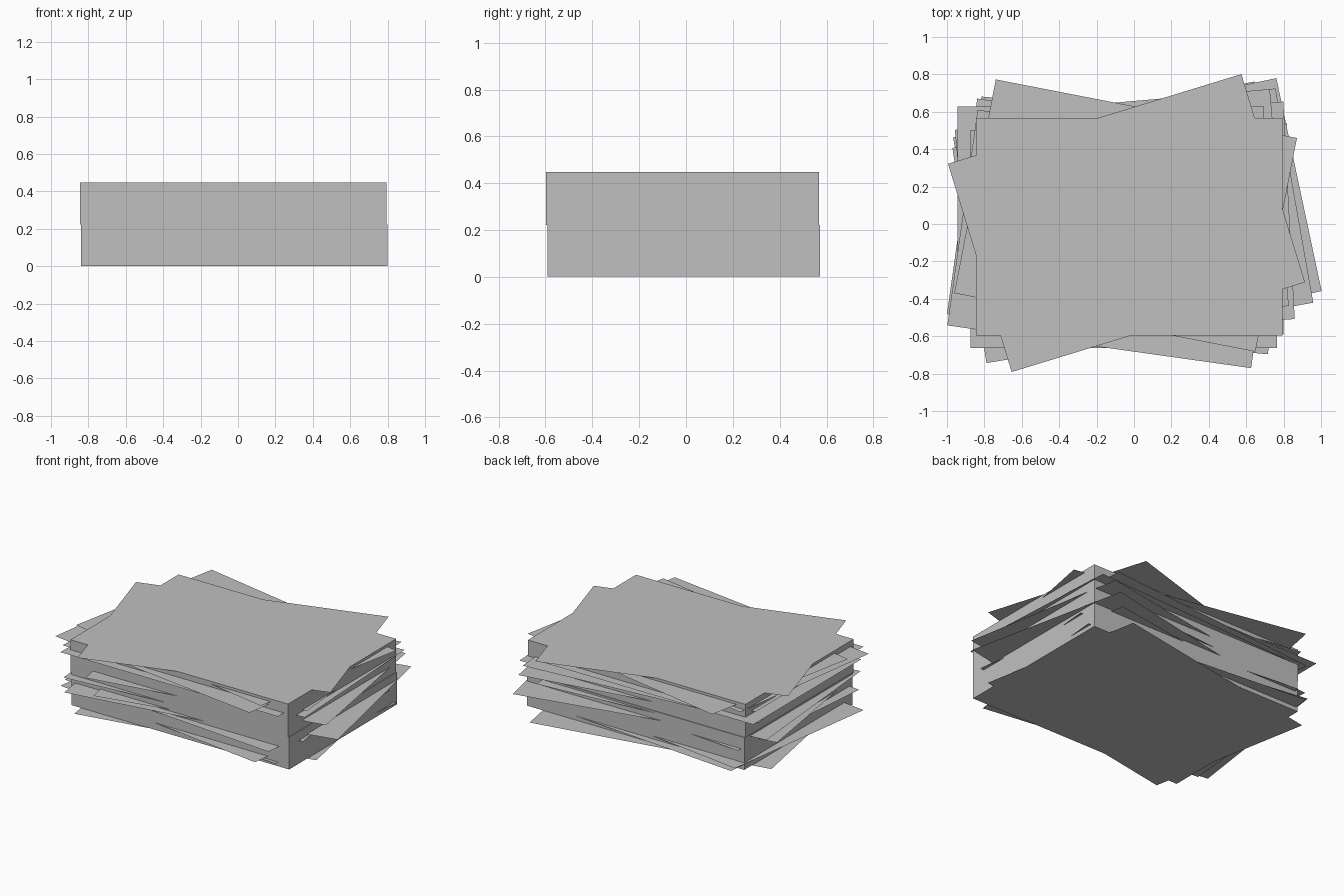
import bpy
from math import radians

cube = bpy.data.objects.get("Cube")
if cube:
    bpy.data.objects.remove(cube, do_unlink=True)

LENGTH, WIDTH, HEIGHT = 1.64, 1.164, 0.45

paper = bpy.data.materials.new("light_grey_paper")
paper.use_nodes = True
paper.diffuse_color = (0.53, 0.53, 0.53, 1)
paper.node_tree.nodes["Principled BSDF"].inputs["Base Color"].default_value = (0.53, 0.53, 0.53, 1)


def finish(name, scale):
    obj = bpy.context.object
    obj.name = name
    obj.scale = scale
    obj.data.materials.append(paper)


def block(name, x, y, bottom, top):
    bpy.ops.mesh.primitive_cube_add(size=1, location=(x, y, (bottom + top) / 2))
    finish(name, (LENGTH, WIDTH, top - bottom))


def sheet(name, x, y, z, angle):
    bpy.ops.mesh.primitive_plane_add(size=1, location=(x, y, z),
                                     rotation=(0, 0, radians(angle)))
    finish(name, (LENGTH, WIDTH, 1))


# Solid squared-up body of the pile, in two slightly offset halves
block("lower_paper_block", -0.02, -0.01, 0.002, 0.222)
block("upper_paper_block", -0.025, -0.015, 0.222, HEIGHT - 0.002)

# Loose sheets sticking out of the pile: x, y, height, turn in degrees
loose_sheets = [
    (-0.055, 0.04, 0.0, 10.5),
    (-0.05, 0.03, 0.03, -5),
    (-0.107, -0.02, 0.05, -8),
    (-0.05, -0.045, 0.14, -5),
    (-0.07, -0.04, 0.16, 9),
    (0.08, 0.04, 0.17, 12),
    (-0.09, -0.005, 0.21, 5),
    (0.05, 0.01, 0.28, 10),
    (0.01, 0.03, 0.34, 3),
    (-0.04, 0.07, 0.35, 5),
    (-0.125, 0.045, 0.36, 0),
    (-0.055, -0.08, 0.38, 0),
    (-0.105, -0.08, 0.41, -8),
    (-0.045, 0.045, 0.43, -11),
    (-0.04, 0.005, HEIGHT, 17),
]
for number, (x, y, z, angle) in enumerate(loose_sheets, 1):
    sheet(f"loose_sheet_{number}", x, y, z, angle)
